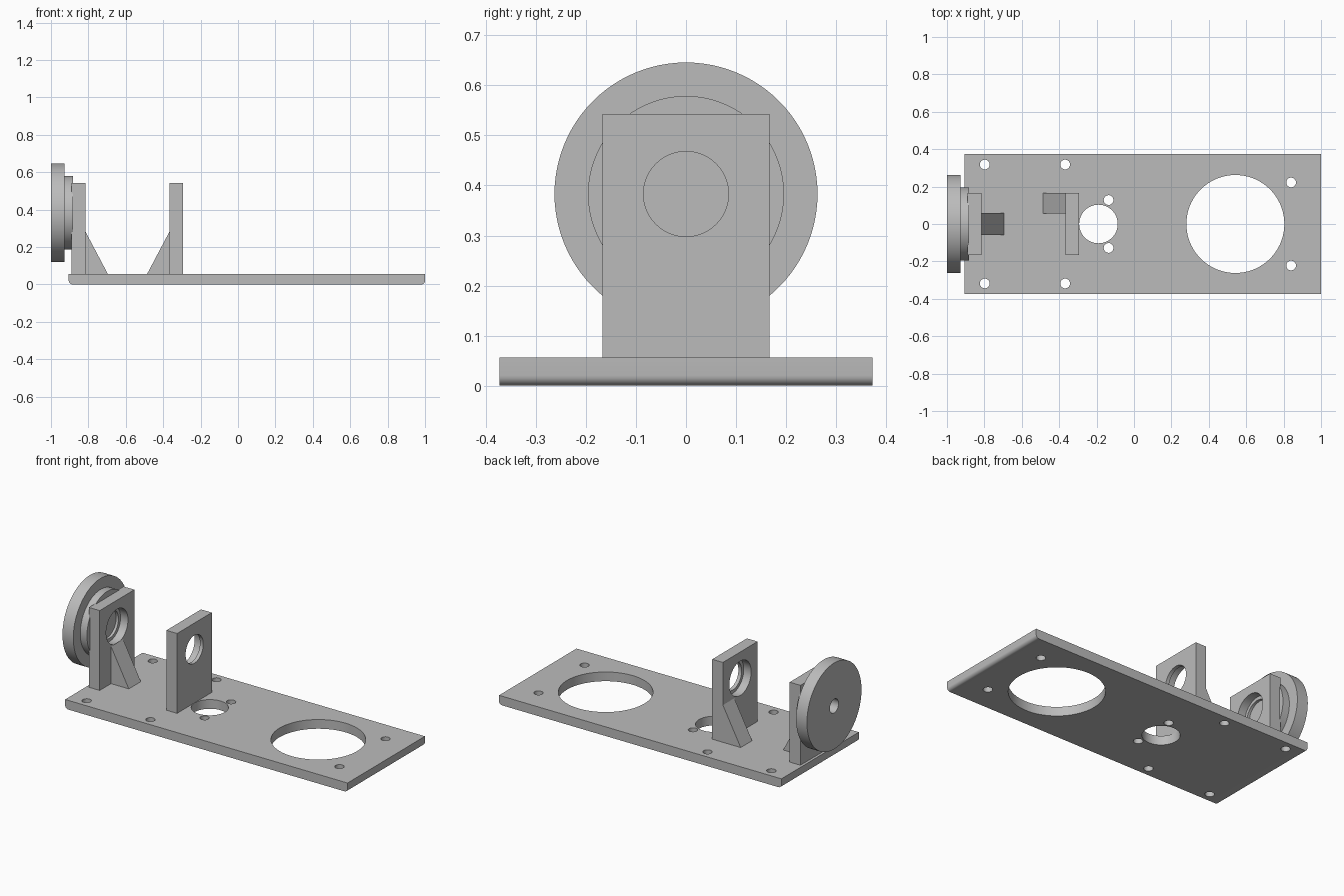
import bpy, bmesh, math
from mathutils import Vector

if "Cube" in bpy.data.objects:
    bpy.data.objects.remove(bpy.data.objects["Cube"], do_unlink=True)

grey = bpy.data.materials.new("light_grey")
grey.use_nodes = True
COLOUR = (0.5, 0.5, 0.5, 1)
grey.diffuse_color = COLOUR
grey.node_tree.nodes["Principled BSDF"].inputs["Base Color"].default_value = COLOUR


def finish(name, bm):
    """Turn a bmesh into a linked object with the grey material."""
    bmesh.ops.remove_doubles(bm, verts=bm.verts, dist=1e-5)
    bmesh.ops.recalc_face_normals(bm, faces=bm.faces)
    mesh = bpy.data.meshes.new(name)
    bm.to_mesh(mesh)
    bm.free()
    mesh.materials.append(grey)
    obj = bpy.data.objects.new(name, mesh)
    bpy.context.collection.objects.link(obj)
    return obj


def extrude_y(name, profile, y0, y1):
    """Prism from an (x, z) profile."""
    bm = bmesh.new()
    face = bm.faces.new([bm.verts.new((x, y0, z)) for x, z in profile])
    out = bmesh.ops.extrude_face_region(bm, geom=[face])
    verts = [g for g in out["geom"] if isinstance(g, bmesh.types.BMVert)]
    bmesh.ops.translate(bm, vec=(0, y1 - y0, 0), verts=verts)
    return finish(name, bm)


def lathe(bm, axis, centre, profile, steps=72):
    """Add a turned solid; profile pairs are (position along axis, radius)."""
    axis, centre = Vector(axis), Vector(centre)
    verts = [bm.verts.new(centre + axis * a + Vector((0, r, 0))) for a, r in profile]
    edges = [bm.edges.new(pair) for pair in zip(verts, verts[1:])]
    bmesh.ops.spin(bm, geom=verts + edges, cent=centre, axis=axis,
                   angle=math.tau, steps=steps, dvec=(0, 0, 0))


def cut(obj, cutter):
    """Subtract the cutter, then discard it."""
    cutter.hide_render = True
    mod = obj.modifiers.new("holes", "BOOLEAN")
    mod.operation, mod.solver, mod.object = "DIFFERENCE", "EXACT", cutter
    select(obj)
    bpy.ops.object.modifier_apply(modifier=mod.name)
    bpy.data.objects.remove(cutter, do_unlink=True)


def select(obj):
    bpy.ops.object.select_all(action="DESELECT")
    obj.select_set(True)
    bpy.context.view_layer.objects.active = obj


def smooth(obj):
    select(obj)
    bpy.ops.object.shade_smooth_by_angle(angle=math.radians(30))


# Base plate with rounded lower edges at both ends
LEFT, RIGHT, TOP, HALF_W, ROUND = -0.905, 1.0, 0.056, 0.373, 0.02
angles = [math.radians(15 * i) for i in range(7)]
profile = [(LEFT, TOP)]
profile += [(LEFT + ROUND * (1 - math.cos(a)), ROUND * (1 - math.sin(a))) for a in angles]
profile += [(RIGHT - ROUND * (1 - math.sin(a)), ROUND * (1 - math.cos(a))) for a in angles]
profile += [(RIGHT, TOP)]
plate = extrude_y("base_plate", profile, -HALF_W, HALF_W)

# Plate holes: two large openings and four pairs of screw holes
holes = [(0.542, 0, 0.262), (-0.19, 0, 0.103)]
for x, y in [(-0.798, 0.318), (-0.368, 0.318), (-0.136, 0.128), (0.84, 0.222)]:
    holes += [(x, y, 0.026), (x, -y, 0.026)]
bm = bmesh.new()
for x, y, r in holes:
    lathe(bm, (0, 0, 1), (x, y, 0), [(-0.1, 0), (-0.1, r), (0.2, r), (0.2, 0)])
cut(plate, finish("plate_hole_cutter", bm))
smooth(plate)

# Uprights with stepped bearing holes on their facing sides, and gussets
AXIS_Z, BORE, SEAT, STEP = 0.383, 0.085, 0.105, 0.05
for side, outer, inner, gusset_y in [("outer", -0.889, -0.816, (-0.058, 0.058)),
                                     ("inner", -0.294, -0.366, (0.057, 0.167))]:
    d = math.copysign(1, inner - outer)
    upright = extrude_y(side + "_upright",
                        [(outer, TOP), (inner, TOP), (inner, 0.543), (outer, 0.543)],
                        -0.167, 0.167)
    bm = bmesh.new()
    lathe(bm, (d, 0, 0), (inner, 0, AXIS_Z),
          [(-0.2, 0), (-0.2, BORE), (-STEP, BORE), (-STEP, SEAT), (0.1, SEAT), (0.1, 0)])
    cut(upright, finish("bearing_cutter", bm))
    smooth(upright)
    extrude_y(side + "_gusset",
              [(inner, TOP), (inner + d * 0.12, TOP), (inner, 0.283)], *gusset_y)

# Stepped wheel with a blind centre hole
bm = bmesh.new()
lathe(bm, (1, 0, 0), (-1, 0, AXIS_Z),
      [(0.073, 0), (0.073, 0.042), (0, 0.042), (0, 0.263), (0.073, 0.263),
       (0.073, 0.196), (0.118, 0.196), (0.118, 0)], 96)
smooth(finish("wheel", bm))
